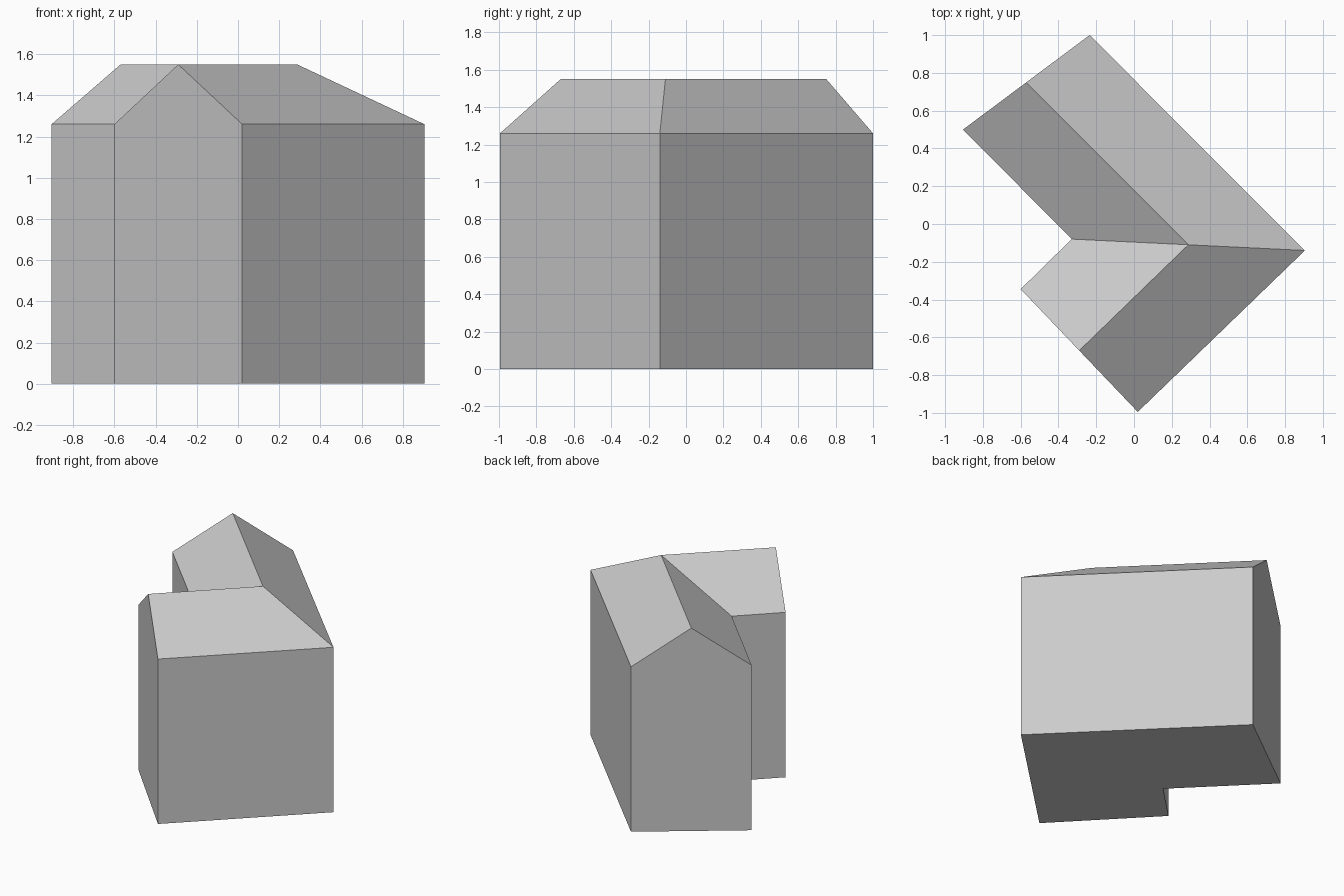
import bpy
import bmesh
from mathutils import Vector

cube = bpy.data.objects.get("Cube")
if cube:
    bpy.data.objects.remove(cube, do_unlink=True)

EAVE, RIDGE = 1.26, 1.55
# Outer and inner ground points at the back gable, the bend and the front gable
STATIONS = [((-0.235, 1.0), (-0.905, 0.5)),
            ((0.905, -0.14), (-0.33, -0.08)),
            ((0.02, -0.995), (-0.6, -0.345))]

grey = bpy.data.materials.new("plain grey")
grey.use_nodes = True
colour = (0.6, 0.6, 0.6, 1)
grey.diffuse_color = colour
grey.node_tree.nodes["Principled BSDF"].inputs["Base Color"].default_value = colour


def section(outer, inner):
    """House cross-section: inner eave, inner foot, outer foot, outer eave, ridge."""
    o, i = Vector((*outer, 0)), Vector((*inner, 0))
    up = Vector((0, 0, EAVE))
    return [i + up, i, o, o + up, (o + i) / 2 + Vector((0, 0, RIDGE))]


def sweep(name, picks, capped):
    """Join the chosen section points from station to station."""
    bm = bmesh.new()
    rings = [[bm.verts.new(p) for p in section(*s)] for s in STATIONS]
    for a, b in zip(rings, rings[1:]):
        for j, k in zip(picks, picks[1:]):
            bm.faces.new((a[j], b[j], b[k], a[k]))
    if capped:
        bm.faces.new(rings[0])
        bm.faces.new(rings[-1][::-1])
    loose = [v for v in bm.verts if not v.link_faces]
    bmesh.ops.delete(bm, geom=loose, context='VERTS')
    bmesh.ops.recalc_face_normals(bm, faces=bm.faces)
    # The open roof must face upwards
    if not capped and sum(f.normal.z for f in bm.faces) < 0:
        bmesh.ops.reverse_faces(bm, faces=bm.faces)
    mesh = bpy.data.meshes.new(name)
    bm.to_mesh(mesh)
    bm.free()
    mesh.materials.append(grey)
    bpy.context.collection.objects.link(bpy.data.objects.new(name, mesh))


# Walls with floor and gable ends
sweep("walls", (0, 1, 2, 3), True)
# Pitched roof with hip and valley at the bend
sweep("roof", (3, 4, 0), False)
